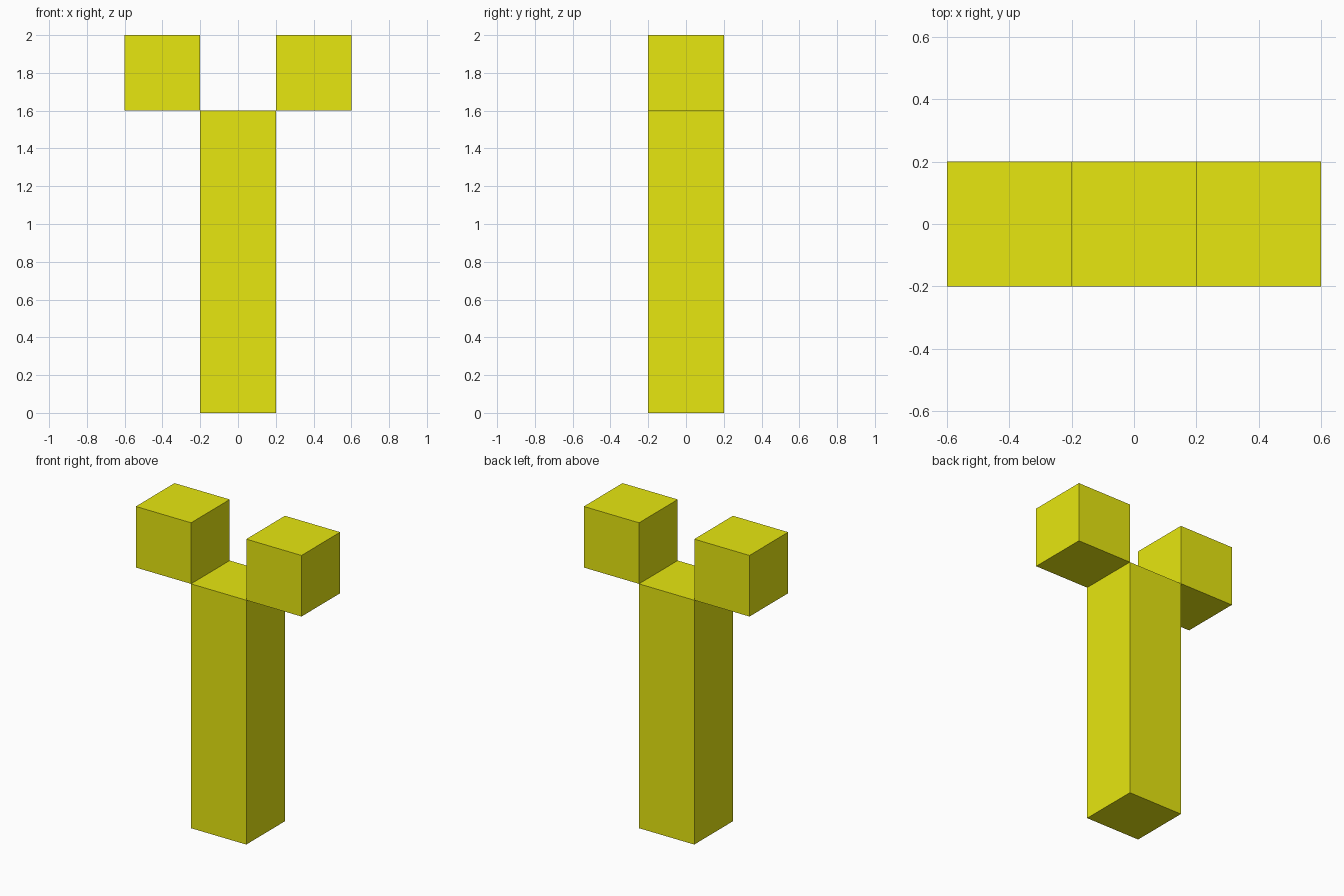
import bpy

if "Cube" in bpy.data.objects:
    bpy.data.objects.remove(bpy.data.objects["Cube"])

yellow = bpy.data.materials.new("yellow")
yellow.diffuse_color = (0.8, 0.8, 0.005, 1)
yellow.use_nodes = True
yellow.node_tree.nodes["Principled BSDF"].inputs["Base Color"].default_value = yellow.diffuse_color

WIDTH = 0.4


def block(name, x, z_bottom, height):
    """Square block of the shared width, standing on z_bottom."""
    bpy.ops.mesh.primitive_cube_add(size=1, location=(x, 0, z_bottom + height / 2))
    obj = bpy.context.object
    obj.name = name
    obj.scale = (WIDTH, WIDTH, height)
    bpy.ops.object.transform_apply(location=False, rotation=False, scale=True)
    obj.data.materials.append(yellow)
    return obj


# Upright post
block("post", 0, 0, 1.6)

# Cubes touching the post along its top side edges
for side, name in ((-1, "left_cube"), (1, "right_cube")):
    block(name, side * WIDTH, 1.6, WIDTH)
